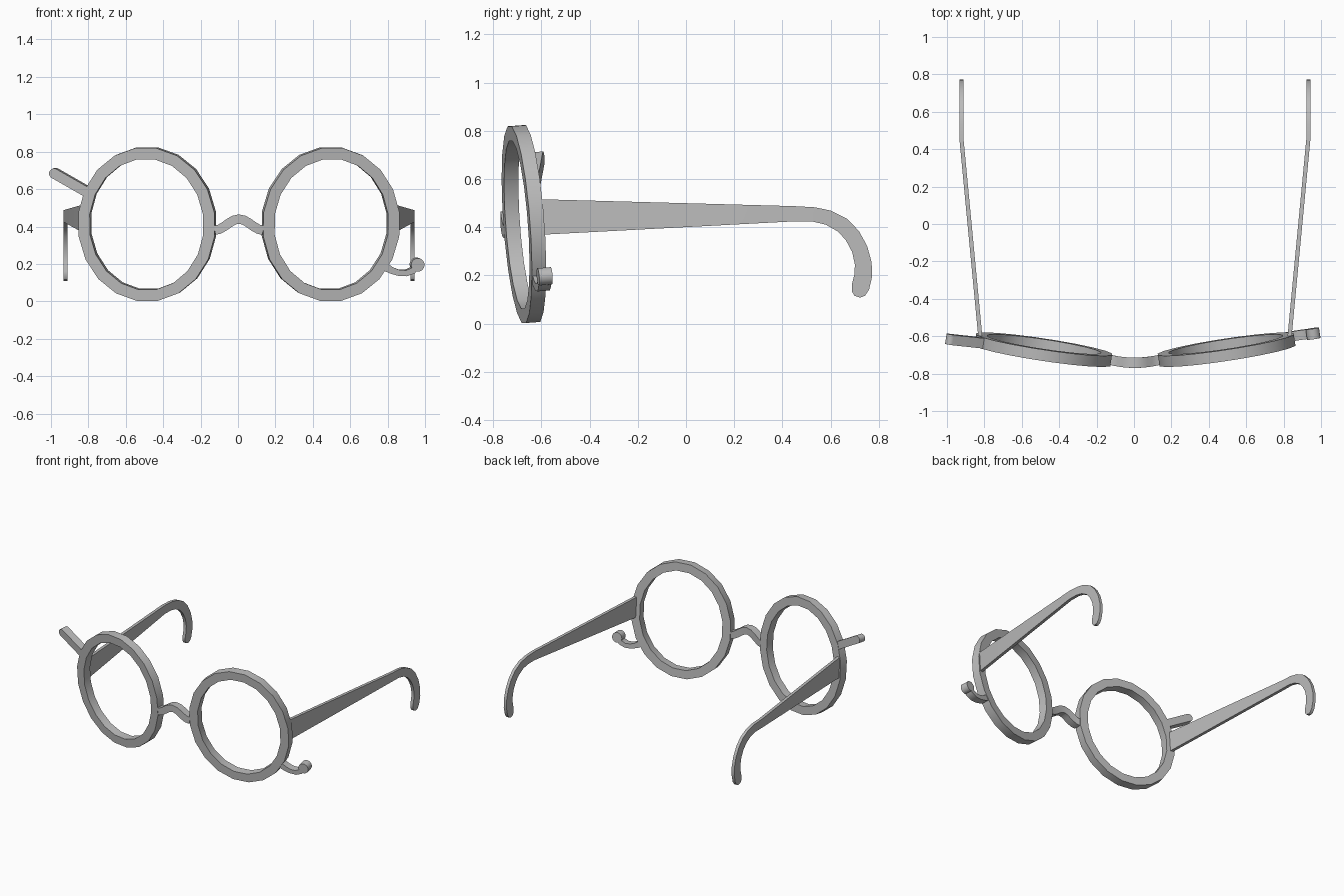
import bpy, bmesh, math
from mathutils import Matrix, Vector

cube = bpy.data.objects.get("Cube")
if cube:
    bpy.data.objects.remove(cube)

grey = bpy.data.materials.new("plain_grey")
grey.use_nodes = True
colour = (0.5, 0.5, 0.5, 1)
grey.diffuse_color = colour
grey.node_tree.nodes["Principled BSDF"].inputs["Base Color"].default_value = colour

MID = 0.005            # x of the plane between the two lenses
RIM_Z = 0.413
YAW, LEAN = 0.15, 0.073


def band(name, pairs, depth, place, closed=False):
    """Solid strip between paired 2D edge points, thickened by depth."""
    bm = bmesh.new()
    rings = []
    for a, b in pairs:
        corners = [(a, -1), (b, -1), (b, 1), (a, 1)]
        rings.append([bm.verts.new(place(p[0], p[1], side * depth / 2)) for p, side in corners])
    count = len(rings)
    for i in range(count if closed else count - 1):
        r, q = rings[i], rings[(i + 1) % count]
        for k in range(4):
            n = (k + 1) % 4
            bm.faces.new((r[k], r[n], q[n], q[k]))
    if not closed:
        bm.faces.new(rings[0])
        bm.faces.new(rings[-1][::-1])
    bmesh.ops.recalc_face_normals(bm, faces=bm.faces)
    mesh = bpy.data.meshes.new(name)
    bm.to_mesh(mesh)
    bm.free()
    mesh.materials.append(grey)
    obj = bpy.data.objects.new(name, mesh)
    bpy.context.collection.objects.link(obj)
    bpy.ops.object.select_all(action='DESELECT')
    obj.select_set(True)
    bpy.context.view_layer.objects.active = obj
    bpy.ops.object.shade_smooth_by_angle(angle=math.radians(35))
    return obj


def stroke(path):
    """Edge pairs either side of a centre line of (u, v, width)."""
    pairs = []
    for i, (u, v, w) in enumerate(path):
        a, b = path[max(i - 1, 0)], path[min(i + 1, len(path) - 1)]
        d = Vector((b[0] - a[0], b[1] - a[1])).normalized()
        side = Vector((-d.y, d.x)) * w / 2
        c = Vector((u, v))
        pairs.append((c + side, c - side))
    return pairs


def round_path(u, v, r, direction, start, steps=8):
    """Centre line points that draw a circular end, from angle start to the tip."""
    points = []
    for i in range(steps + 1):
        t = start + (math.pi * 0.98 - start) * i / steps
        along = -r * math.cos(t)
        points.append((u + direction[0] * along, v + direction[1] * along, 2 * r * math.sin(t)))
    return points


def rim_plane(s):
    """Placement in the tilted plane of the rim on side s."""
    m = (Matrix.Translation((MID + s * 0.49, -0.672, RIM_Z))
         @ Matrix.Rotation(s * YAW, 4, 'Z') @ Matrix.Rotation(LEAN, 4, 'X'))
    return lambda u, v, w: m @ Vector((u, w, v))


# Curved temple: straight taper, then the ear hook
temple = [(-0.6, 0.4425, 0.147), (0.45, 0.456, 0.063), (0.53, 0.453, 0.06),
          (0.59, 0.44, 0.062), (0.65, 0.408, 0.065), (0.69, 0.365, 0.066),
          (0.72, 0.31, 0.067), (0.735, 0.25, 0.07), (0.735, 0.2, 0.074),
          (0.723, 0.15, 0.074), (0.715, 0.125, 0.058), (0.711, 0.112, 0.025)]


def temple_place(s):
    def place(y, z, w):
        x = 0.827 + 0.1 * min((y + 0.6) / 1.05, 1)
        return Vector((MID + s * x + w, y, z))
    return place


# Rims and temples on both sides
SIDES = 20
for s, label in ((1, "left"), (-1, "right")):
    rim = []
    for i in range(SIDES):
        t = math.tau * (i + 0.5) / SIDES
        c, n = math.cos(t), math.sin(t)
        rim.append(((0.372 * c, 0.414 * n), (0.31 * c, 0.353 * n)))
    band(label + "_rim", rim, 0.06, rim_plane(s), closed=True)
    band(label + "_temple", stroke(temple), 0.022, temple_place(s))

# Arched nose bridge, bowed forward
arch = []
for i in range(11):
    x = -0.13 + 0.026 * i
    arch.append((x, 0.41 + 0.03 * math.cos(math.pi * x / 0.13), 0.05))
band("nose_bridge", stroke(arch), 0.055,
     lambda x, z, w: Vector((MID + x, -0.742 + 0.9 * x * x + w, z)))

# Straight round-ended arm on the right rim
heading = Vector((-0.165, 0.1)).normalized()
arm = [(-0.32, 0.172, 0.054)] + round_path(-0.497, 0.273, 0.027, heading, math.pi / 2)
band("side_arm", stroke(arm), 0.055, rim_plane(-1))

# Curled stem with a round knob on the left rim
stem = [(0.293, -0.226, 0.045), (0.329, -0.247, 0.036), (0.369, -0.26, 0.032),
        (0.41, -0.262, 0.032), (0.445, -0.248, 0.034), (0.465, -0.225, 0.03)]
band("curl_stem", stroke(stem), 0.052, rim_plane(1))
knob = round_path(0.47, -0.217, 0.036, (1, 0), math.pi * 0.02, 14)
band("curl_knob", stroke(knob), 0.056, rim_plane(1))
